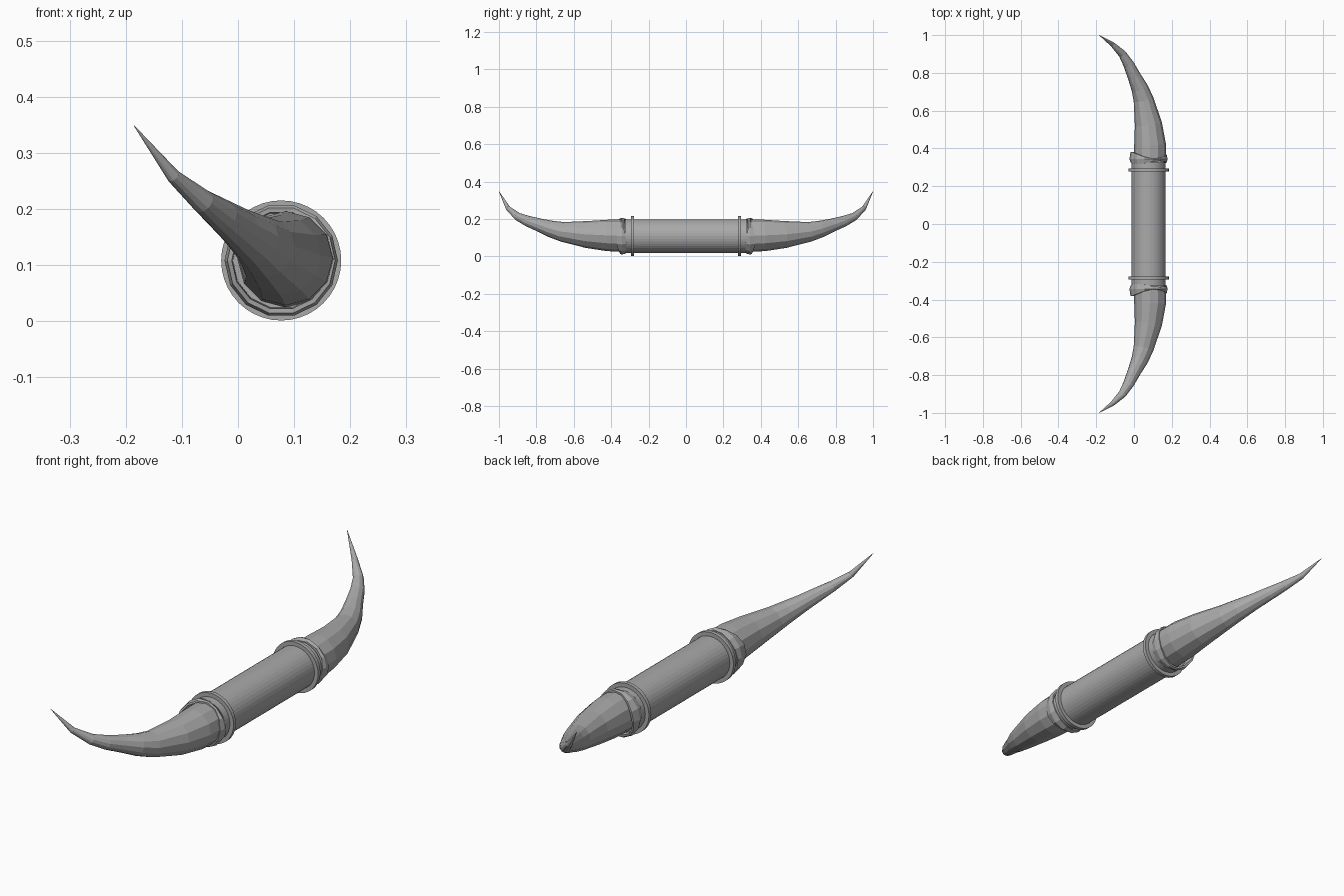
import bpy, bmesh, math
from mathutils import Vector

cube = bpy.data.objects.get("Cube")
if cube:
    bpy.data.objects.remove(cube)

GREY = (0.4, 0.4, 0.4, 1)
mat = bpy.data.materials.new("plain grey")
mat.use_nodes = True
mat.diffuse_color = GREY
mat.node_tree.nodes["Principled BSDF"].inputs["Base Color"].default_value = GREY

CX, CZ = 0.077, 0.108      # axis of the handle


def loft(name, rings, closed=False, mirror=True):
    """Skin a list of equal-length point rings, capped or joined end to end."""
    bm = bmesh.new()
    loops = [[bm.verts.new(p) for p in ring] for ring in rings]
    n = len(loops[0])
    pairs = list(zip(loops, loops[1:]))
    if closed:
        pairs.append((loops[-1], loops[0]))
    else:
        bm.faces.new(loops[0])
        bm.faces.new(loops[-1])
    for a, b in pairs:
        for i in range(n):
            j = (i + 1) % n
            bm.faces.new((a[i], a[j], b[j], b[i]))
    bmesh.ops.recalc_face_normals(bm, faces=bm.faces)
    mesh = bpy.data.meshes.new(name)
    bm.to_mesh(mesh)
    bm.free()
    mesh.materials.append(mat)
    obj = bpy.data.objects.new(name, mesh)
    bpy.context.collection.objects.link(obj)
    if mirror:
        mod = obj.modifiers.new("mirror", 'MIRROR')
        mod.use_axis = (False, True, False)
        mod.use_mirror_merge = False
    return obj


def circle(r, y, n, wave=lambda a: 0.0):
    """Ring of points around the handle axis, with an optional wavy y offset."""
    angles = [2 * math.pi * i / n for i in range(n)]
    return [(CX + r * math.cos(a), y + wave(a), CZ + r * math.sin(a)) for a in angles]


# Handle
loft("handle", [circle(0.09, y, 40) for y in (-0.325, 0.325)], mirror=False)

# Flat collar rings near the ends of the handle
loft("collar_rings", [circle(r, y, 40) for r, y in
     ((0.088, 0.277), (0.107, 0.277), (0.107, 0.293), (0.088, 0.293))], closed=True)

# Loose wavy cuffs where the horns meet the handle
lip = lambda a: 0.014 * math.cos(2 * a + 0.5) - 0.006 * math.cos(a)
root = lambda a: 0.008 * math.sin(2 * a)
loft("horn_cuffs", [circle(0.086, 0.325, 14, root), circle(0.095, 0.325, 14, root),
     circle(0.101, 0.343, 14), circle(0.096, 0.362, 14, lip),
     circle(0.088, 0.362, 14, lip)], closed=True)

# Horns: x, y, z, radius along the curved centre line
path = [(0.085, 0.335, 0.110, 0.086), (0.085, 0.42, 0.112, 0.084),
        (0.076, 0.53, 0.117, 0.072), (0.050, 0.66, 0.131, 0.053),
        (0.030, 0.72, 0.146, 0.045), (0.002, 0.78, 0.166, 0.036),
        (-0.028, 0.845, 0.188, 0.029), (-0.062, 0.9, 0.213, 0.0215),
        (-0.115, 0.952, 0.258, 0.0125), (-0.185, 1.0, 0.348, 0.0006)]
centres = [Vector(p[:3]) for p in path]
rings = []
for k, p in enumerate(path):
    t = (centres[min(k + 1, len(path) - 1)] - centres[max(k - 1, 0)]).normalized()
    if k == 0:
        t = Vector((0, 1, 0))
    u = Vector((1, 0, 0))
    u = (u - t * u.dot(t)).normalized()
    v = t.cross(u)
    rings.append([centres[k] + p[3] * (u * math.cos(a) + v * math.sin(a))
                  for a in (2 * math.pi * i / 12 for i in range(12))])
loft("horns", rings)
